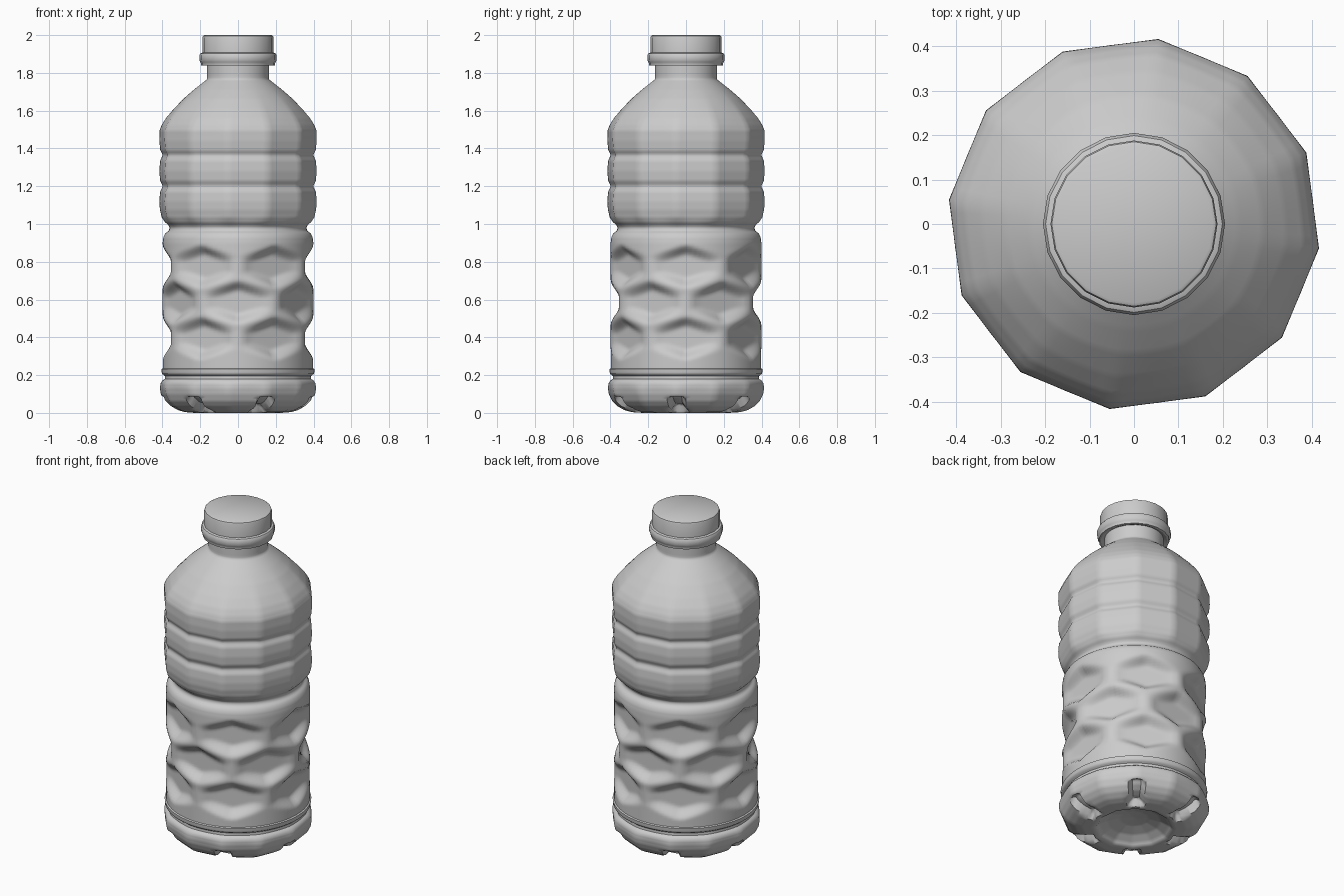
import bpy, bmesh, math

if "Cube" in bpy.data.objects:
    bpy.data.objects.remove(bpy.data.objects["Cube"])


def smooth(t):
    t = max(0.0, min(1.0, t))
    return t * t * (3 - 2 * t)


def wrap(a, step):
    """Signed angle to the nearest multiple of step."""
    return (a + step / 2) % step - step / 2


def resample(pts, step):
    out = [pts[0]]
    for (r0, z0), (r1, z1) in zip(pts, pts[1:]):
        n = max(1, math.ceil(math.hypot(r1 - r0, z1 - z0) / step))
        out += [(r0 + (r1 - r0) * i / n, z0 + (z1 - z0) * i / n) for i in range(1, n + 1)]
    return out


def lathe(name, profile, sides, shape=lambda r, z, a: (r, z), angle=35):
    """Revolve a profile; shape() can adjust radius and height at each angle."""
    bm = bmesh.new()
    rings = []
    for r, z in profile:
        if r < 1e-6:
            rings.append([bm.verts.new((0, 0, z))] * sides)
            continue
        ring = []
        for i in range(sides):
            a = 2 * math.pi * i / sides + math.pi / 2
            rr, zz = shape(r, z, a)
            ring.append(bm.verts.new((rr * math.cos(a), rr * math.sin(a), zz)))
        rings.append(ring)
    for lo, hi in zip(rings, rings[1:]):
        for i in range(sides):
            j = (i + 1) % sides
            bm.faces.new(list(dict.fromkeys((lo[i], lo[j], hi[j], hi[i]))))
    bmesh.ops.recalc_face_normals(bm, faces=bm.faces)
    me = bpy.data.meshes.new(name)
    bm.to_mesh(me)
    bm.free()
    ob = bpy.data.objects.new(name, me)
    bpy.context.collection.objects.link(ob)
    bpy.ops.object.select_all(action='DESELECT')
    ob.select_set(True)
    bpy.context.view_layer.objects.active = ob
    bpy.ops.object.shade_smooth_by_angle(angle=math.radians(angle))
    return ob


HEX_ROWS = [(0.775, 0.0), (0.585, 30.0), (0.395, 0.0)]   # height, angle offset
PHASE = math.radians(-7.5)


def bottle_shape(r, z, a):
    # twelve-sided facets on the upper body and base, round at the neck
    facet = smooth((z - 0.97) / 0.08) * (1 - smooth((z - 1.45) / 0.3)) + 1 - smooth((z - 0.1) / 0.12)
    k = wrap(a - PHASE - math.radians(15), math.radians(30))
    poly = math.cos(math.radians(15)) / math.cos(k)
    out = r * (1 + (poly - 1) * facet)
    # hexagonal flat dimples in the grip
    for zc, off in HEX_ROWS:
        da = wrap(a - math.radians(off), math.radians(60))
        u = abs(da) / math.radians(30)
        d = min((1 - u) * 0.2, (0.125 - 0.063 * u - abs(z - zc)) * 0.95) - 0.003
        if d > 0:
            flat = min(r, 0.35 / math.cos(da))
            out += (flat - r) * smooth(d / 0.06)
    # six notches under the base
    if z < 0.09 and r > 0.2:
        side = abs(r * math.sin(wrap(a - PHASE, math.radians(60))))
        m = smooth((0.05 - side) / 0.025) * smooth((r - 0.24) / 0.03) * smooth((0.09 - z) / 0.04)
        z += 0.045 * m
        out -= 0.012 * m
    return out, z


# Bottle body, from the centre of the base up to the neck
body = [(0, 0.07), (0.08, 0.064), (0.15, 0.045), (0.195, 0.02), (0.21, 0.005),
        (0.23, 0.0), (0.29, 0.004), (0.33, 0.015), (0.365, 0.035), (0.393, 0.062),
        (0.412, 0.10), (0.417, 0.13), (0.414, 0.155), (0.405, 0.17), (0.389, 0.18),
        (0.387, 0.195), (0.403, 0.207), (0.406, 0.232), (0.398, 0.236),
        (0.399, 0.5), (0.399, 0.90), (0.395, 0.93), (0.385, 0.95), (0.366, 0.965),
        (0.362, 0.98), (0.37, 0.993), (0.39, 1.01), (0.407, 1.035), (0.417, 1.075),
        (0.42, 1.12), (0.416, 1.17), (0.404, 1.195), (0.404, 1.205), (0.416, 1.23),
        (0.42, 1.28), (0.416, 1.335), (0.404, 1.36), (0.404, 1.37), (0.415, 1.39),
        (0.42, 1.44), (0.419, 1.495), (0.407, 1.525), (0.385, 1.56), (0.345, 1.607),
        (0.29, 1.663), (0.235, 1.71), (0.165, 1.765), (0.163, 1.775), (0.163, 1.88)]
lathe("bottle_body", resample(body, 0.012), 96, bottle_shape, 50)

# Tamper ring below the cap
ring = [(0.163, 1.848), (0.185, 1.838), (0.196, 1.84), (0.197, 1.852), (0.2, 1.857),
        (0.205, 1.868), (0.205, 1.893), (0.199, 1.903), (0.187, 1.908), (0.163, 1.908)]
lathe("cap_ring", ring, 20)

# Closed screw cap
cap = [(0, 1.9), (0.188, 1.9), (0.188, 1.988), (0.185, 1.996), (0.178, 2.0), (0, 2.0)]
lathe("screw_cap", cap, 20)
